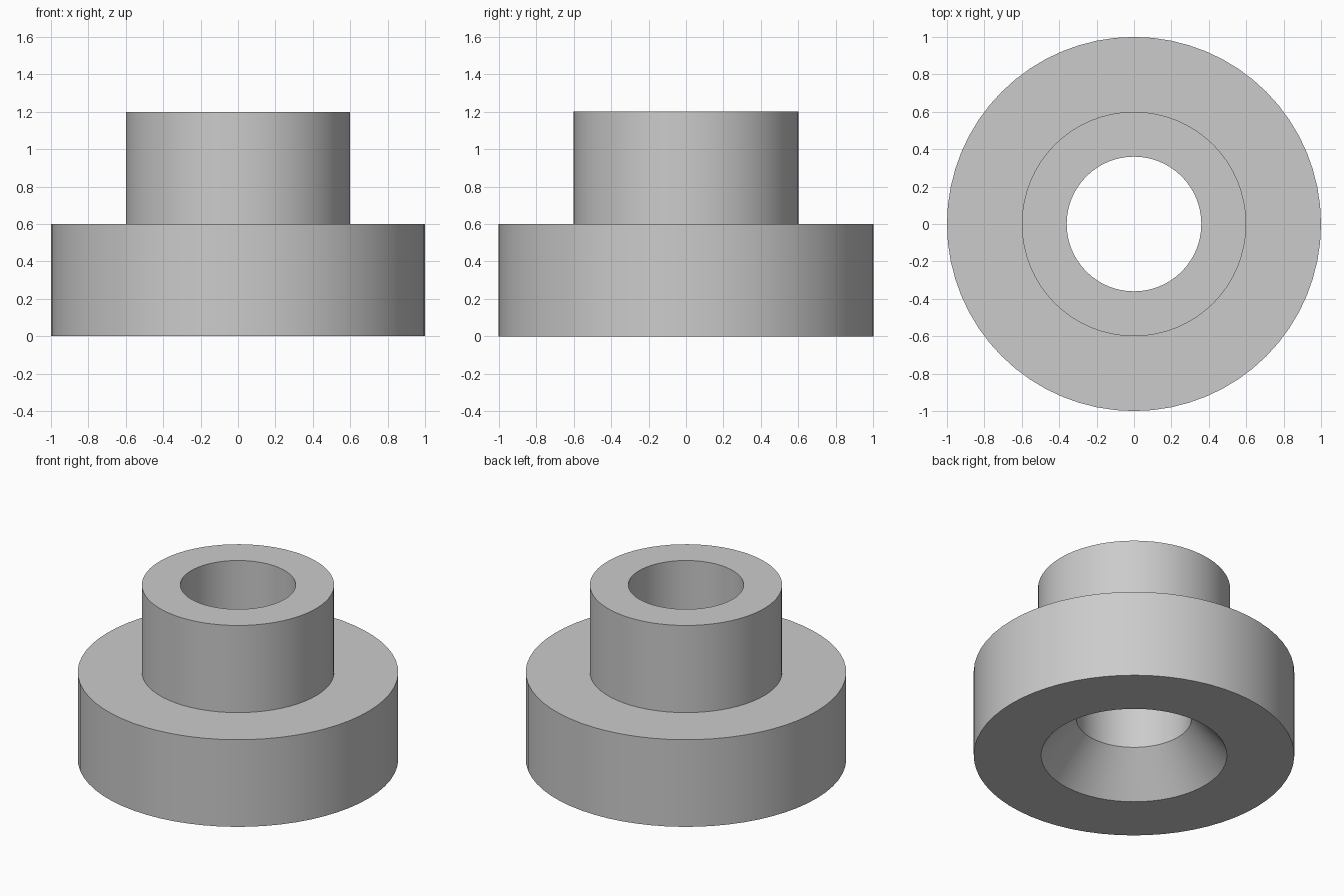
import bpy, bmesh, math

cube = bpy.data.objects.get("Cube")
if cube:
    bpy.data.objects.remove(cube, do_unlink=True)

# Plain grey material
GREY = (0.6, 0.6, 0.6, 1.0)
grey = bpy.data.materials.new("plain grey")
grey.use_nodes = True
grey.diffuse_color = GREY
grey.node_tree.nodes["Principled BSDF"].inputs["Base Color"].default_value = GREY

SEGMENTS = 64
FLANGE_R, HUB_R, BORE_R, SINK_R = 1.0, 0.6, 0.36, 0.58
FLANGE_H, TOTAL_H, SINK_H = 0.6, 1.2, 0.265

# Closed half section (radius, height): flange, hub, bore, countersink
PROFILE = [
    (SINK_R, 0), (FLANGE_R, 0), (FLANGE_R, FLANGE_H),
    (HUB_R, FLANGE_H), (HUB_R, TOTAL_H),
    (BORE_R, TOTAL_H), (BORE_R, SINK_H),
]


def lathe(name, profile, material):
    """Revolve a closed half section around the z axis."""
    bm = bmesh.new()
    verts = [bm.verts.new((r, 0, z)) for r, z in profile]
    edges = [bm.edges.new((a, b)) for a, b in zip(verts, verts[1:] + verts[:1])]
    bmesh.ops.spin(bm, geom=verts + edges, cent=(0, 0, 0), axis=(0, 0, 1),
                   angle=math.tau, steps=SEGMENTS, use_merge=True)
    bmesh.ops.remove_doubles(bm, verts=bm.verts, dist=0.0001)
    bmesh.ops.recalc_face_normals(bm, faces=bm.faces)
    mesh = bpy.data.meshes.new(name)
    bm.to_mesh(mesh)
    bm.free()
    mesh.materials.append(material)
    obj = bpy.data.objects.new(name, mesh)
    bpy.context.collection.objects.link(obj)
    return obj


# Stepped bushing, smooth round walls with sharp rims
bushing = lathe("flanged_bushing", PROFILE, grey)
bpy.ops.object.select_all(action="DESELECT")
bushing.select_set(True)
bpy.context.view_layer.objects.active = bushing
bpy.ops.object.shade_smooth_by_angle(angle=math.radians(30))
